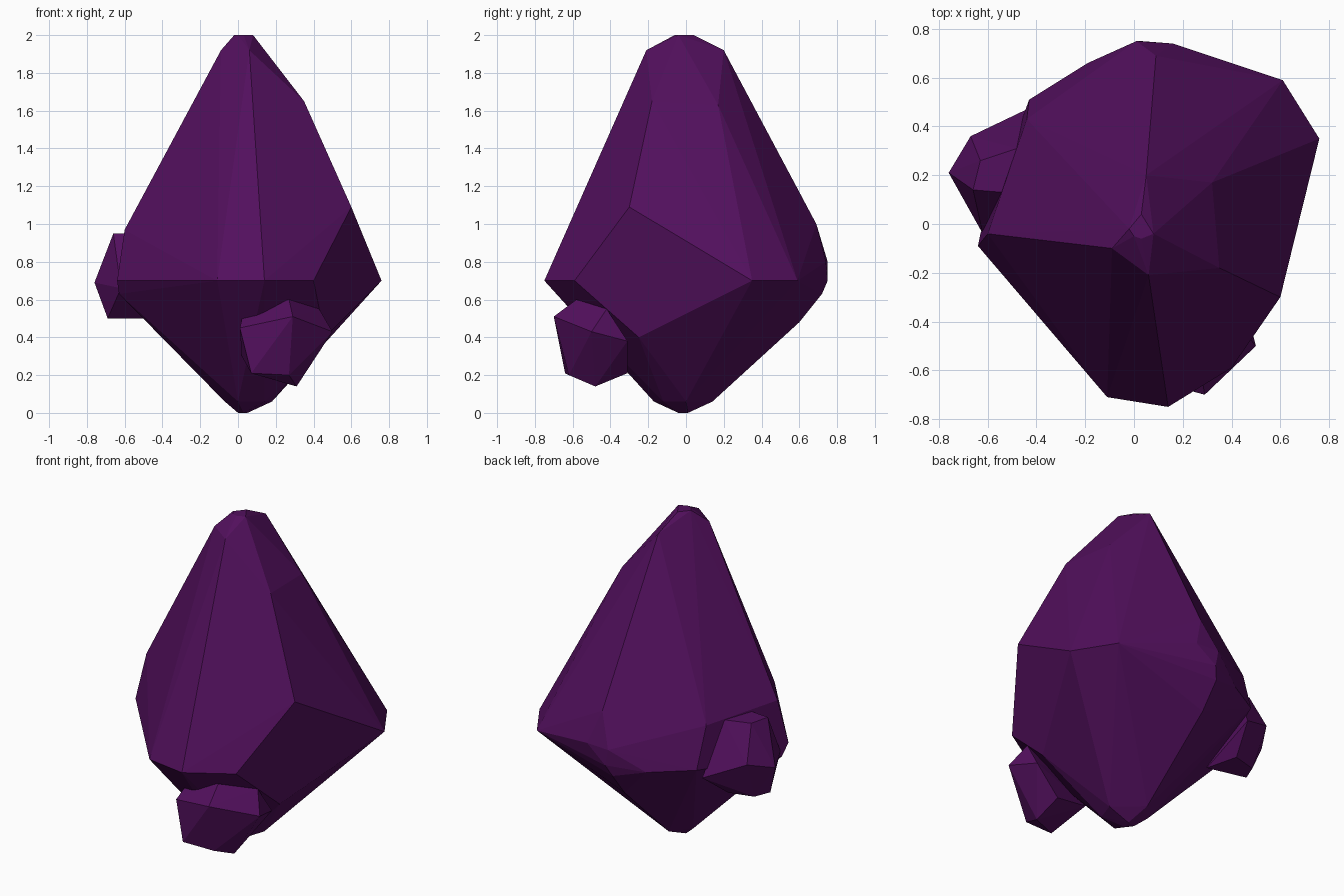
import bpy
import bmesh
from math import radians

# Remove the default object
default_cube = bpy.data.objects.get("Cube")
if default_cube:
    bpy.data.objects.remove(default_cube, do_unlink=True)


def make_material(name, colour):
    material = bpy.data.materials.new(name)
    material.use_nodes = True
    material.diffuse_color = colour
    shader = material.node_tree.nodes["Principled BSDF"]
    shader.inputs["Base Color"].default_value = colour
    shader.inputs["Roughness"].default_value = 0.8
    return material


def level(height, *corners):
    """Corners that share one height."""
    return [(x, y, height) for x, y in corners]


def faceted_stone(name, corners, material):
    """Wrap flat facets around the corners and merge the ones that lie in a plane."""
    bm = bmesh.new()
    for corner in corners:
        bm.verts.new(corner)
    hull = bmesh.ops.convex_hull(bm, input=bm.verts)
    loose = [v for v in hull["geom_interior"] if isinstance(v, bmesh.types.BMVert)]
    bmesh.ops.delete(bm, geom=loose, context="VERTS")
    bmesh.ops.dissolve_limit(bm, angle_limit=radians(1.5), verts=bm.verts, edges=bm.edges)
    bmesh.ops.recalc_face_normals(bm, faces=bm.faces)
    mesh = bpy.data.meshes.new(name)
    bm.to_mesh(mesh)
    bm.free()
    mesh.materials.append(material)
    stone = bpy.data.objects.new(name, mesh)
    bpy.context.scene.collection.objects.link(stone)
    return stone


purple = make_material("deep_purple", (0.085, 0.005, 0.11, 1.0))

# Main crystal: blunt tip and the facets tapering towards it
tip = level(2, (-.02, -.02), (.03, .04), (.08, -.04), (.03, -.06), (0, -.05))
tip_shoulder = level(1.92, (-.09, -.1), (.06, -.21), (.05, .2))
side_shoulder = [(.35, -.18, 1.65), (.32, .17, 1.63)]

# Main crystal: widest belt, with raised and bevelled corners
belt = level(.7, (.14, -.75), (-.11, -.71), (-.64, -.09), (.4, -.59), (.76, .35),
             (.61, .59), (-.43, .51), (.03, .75))
left_corner = [(-.6, -.04, .97), (-.63, -.04, .63)]
right_corner = [(.6, -.3, 1.09), (.46, -.25, .4)]
back_bevel = [(.09, .69, 1), (.01, .75, .8), (.16, .74, .8), (-.44, .43, .95),
              (-.19, .66, .68), (0, .72, .63), (0, .6, .48)]

# Main crystal: rounded lower point
foot_ring = level(.06, (-.07, .03), (0, -.17), (.14, -.12), (.18, 0), (.02, .14))
foot = level(0, (0, 0), (.05, .01), (.03, -.04))

faceted_stone("main_crystal",
              tip + tip_shoulder + side_shoulder + belt + left_corner
              + right_corner + back_bevel + foot_ring + foot, purple)

# Small crystal growing from the lower front
front_upper = [(.29, -.7, .51), (.27, -.58, .6), (.43, -.42, .55), (.5, -.5, .43),
               (.01, -.62, .45), (.03, -.5, .54)]
front_lower = [(.31, -.48, .14), (.27, -.62, .2), (.07, -.64, .21), (.02, -.4, .3),
               (.3, -.31, .21), (.45, -.31, .38)]
faceted_stone("front_small_crystal", front_upper + front_lower, purple)

# Small crystal growing from the side, with a flat top
side_top = level(.95, (-.63, .26), (-.66, .14), (-.54, .13), (-.48, .31))
side_middle = [(-.76, .21, .69), (-.67, .36, .74), (-.44, .47, .64), (-.62, -.04, .66)]
side_bottom = level(.5, (-.69, .16), (-.65, .26), (-.5, .3), (-.45, .1))
faceted_stone("side_small_crystal", side_top + side_middle + side_bottom, purple)
